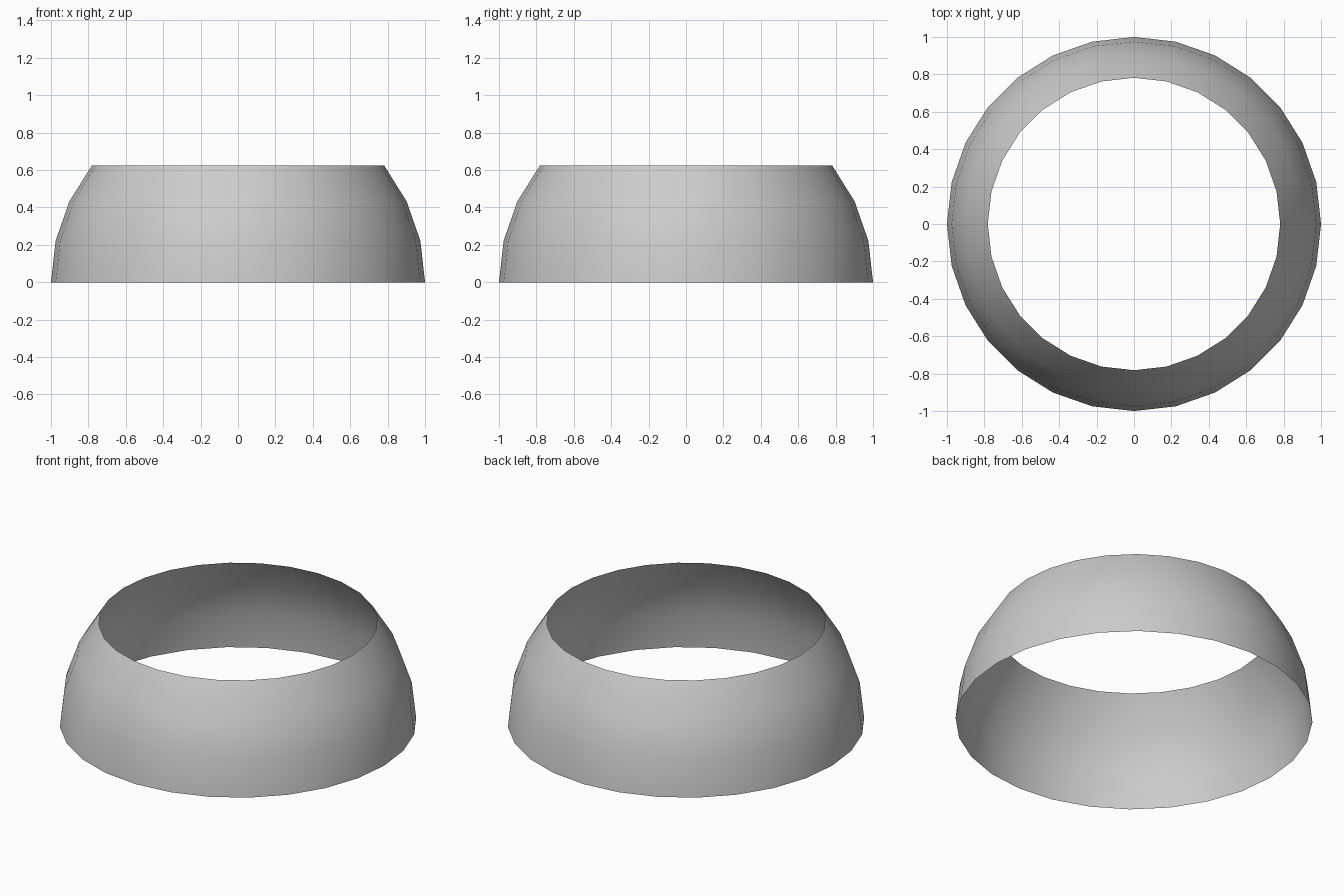
import bpy, bmesh, math

if "Cube" in bpy.data.objects:
    bpy.data.objects.remove(bpy.data.objects["Cube"])

SIDES = 28
STEP = 2 * math.pi / SIDES

# Open dome band: the first three latitude bands above a unit sphere's equator
bm = bmesh.new()
rings = []
for level in range(4):
    r, z = math.cos(level * STEP), math.sin(level * STEP)
    rings.append([bm.verts.new((r * math.cos(i * STEP), r * math.sin(i * STEP), z))
                  for i in range(SIDES)])

for low, high in zip(rings, rings[1:]):
    for i in range(SIDES):
        j = (i + 1) % SIDES
        face = bm.faces.new((low[i], low[j], high[j], high[i]))
        face.smooth = True

mesh = bpy.data.meshes.new("dome_band")
bm.to_mesh(mesh)
bm.free()
band = bpy.data.objects.new("dome_band", mesh)
bpy.context.collection.objects.link(band)
